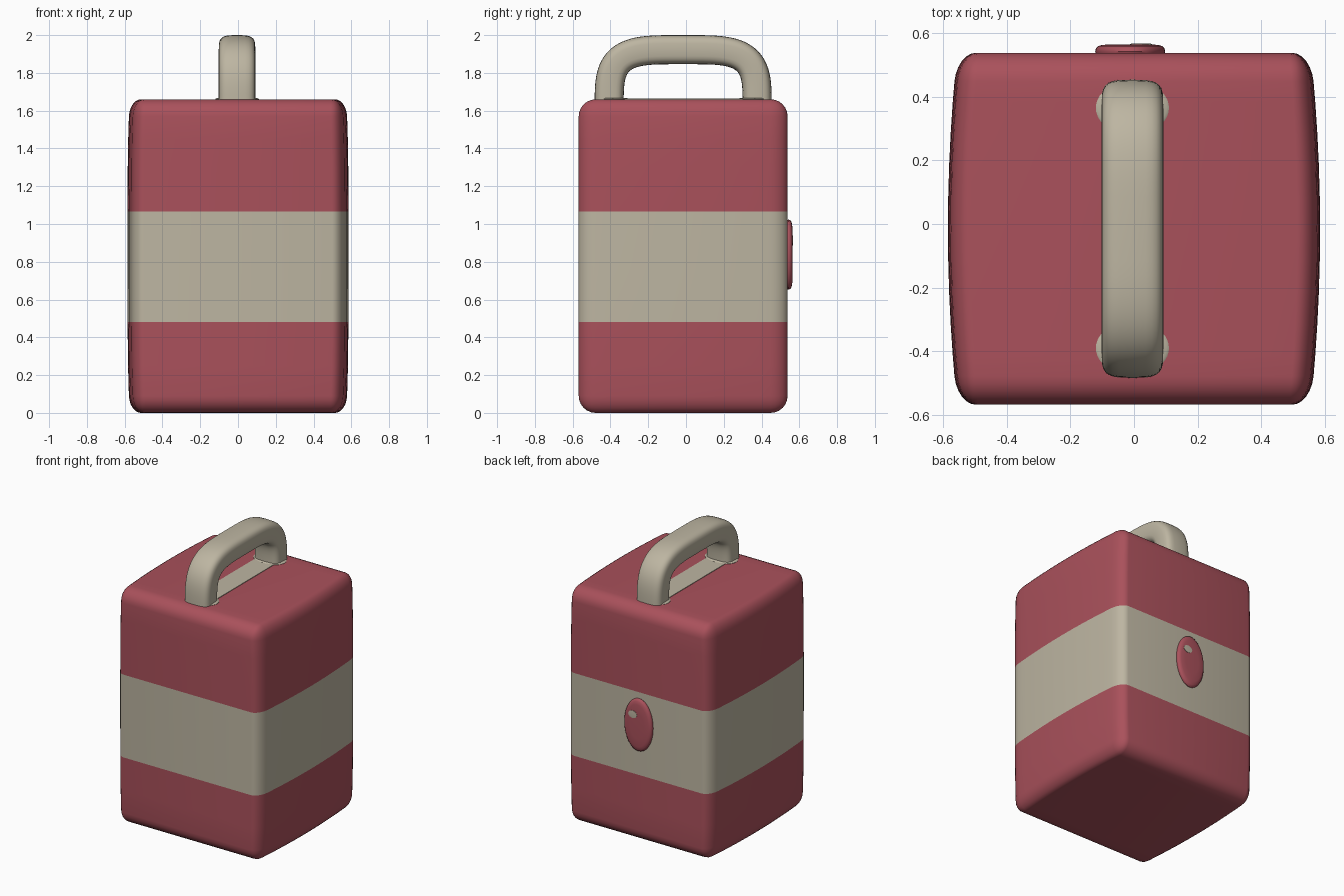
import bpy, bmesh, math
from mathutils import Vector, Matrix

if "Cube" in bpy.data.objects:
    bpy.data.objects.remove(bpy.data.objects["Cube"])


def material(name, rgb):
    m = bpy.data.materials.new(name)
    m.diffuse_color = (*rgb, 1)
    m.use_nodes = True
    m.node_tree.nodes["Principled BSDF"].inputs["Base Color"].default_value = m.diffuse_color
    return m


RED = material("dusty red", (0.40, 0.082, 0.105))
BEIGE = material("warm beige", (0.51, 0.465, 0.36))


def finish(bm, name, mats, angle=40):
    bmesh.ops.recalc_face_normals(bm, faces=bm.faces)
    me = bpy.data.meshes.new(name)
    bm.to_mesh(me)
    bm.free()
    ob = bpy.data.objects.new(name, me)
    bpy.context.collection.objects.link(ob)
    for m in mats:
        me.materials.append(m)
    bpy.ops.object.select_all(action='DESELECT')
    ob.select_set(True)
    bpy.context.view_layer.objects.active = ob
    bpy.ops.object.shade_smooth_by_angle(angle=math.radians(angle))
    return ob


def power(v, e):
    return math.copysign(abs(v) ** e, v)


def dome(name, loc, rx, rz, profile, mat, axis='Y', n=40):
    """Stack of shrinking ellipses given as (scale, height), closed at both ends."""
    bm = bmesh.new()
    rings = []
    for s, h in profile:
        ring = []
        for i in range(n):
            t = math.tau * i / n
            a, b = rx * s * math.cos(t), rz * s * math.sin(t)
            off = Vector((a, h, b)) if axis == 'Y' else Vector((a, b, h))
            ring.append(bm.verts.new(Vector(loc) + off))
        rings.append(ring)
    for r, q in zip(rings, rings[1:]):
        for i in range(n):
            j = (i + 1) % n
            bm.faces.new((r[i], r[j], q[j], q[i]))
    bm.faces.new(rings[0])
    bm.faces.new(rings[-1])
    return finish(bm, name, [mat])


# Body: rounded box, sides bulging outward, beige band across the middle
HX, HY, HZ, CY = 0.585, 0.553, 0.83, -0.015
BX, BY, BZ = 0.06, 0.09, 0.09          # corner rounding along each axis
bm = bmesh.new()
bmesh.ops.create_cube(bm, size=2, matrix=Matrix.Diagonal((HX / BX, HY / BY, HZ / BZ, 1)))
bmesh.ops.bevel(bm, geom=bm.edges[:], offset=1, segments=6, profile=0.5, affect='EDGES')
bmesh.ops.transform(bm, matrix=Matrix.Translation((0, CY, HZ)) @ Matrix.Diagonal((BX, BY, BZ, 1)),
                    verts=bm.verts)
cuts = [((0, 0, z), (0, 0, 1)) for z in (0.25, 0.48, 0.77, 1.065, 1.3, 1.45)]
cuts += [((0, CY + y, 0), (0, 1, 0)) for y in (-0.4, -0.3, -0.2, -0.1, 0, 0.1, 0.2, 0.3, 0.4)]
for co, no in cuts:
    bmesh.ops.bisect_plane(bm, geom=bm.verts[:] + bm.edges[:] + bm.faces[:], dist=1e-5,
                           plane_co=co, plane_no=no)
for v in bm.verts:
    v.co.x *= 1 - 0.05 * ((v.co.y - CY) / HY) ** 2 - 0.02 * ((v.co.z - HZ) / HZ) ** 4
for f in bm.faces:
    f.material_index = int(0.48 < f.calc_center_median().z < 1.065)
finish(bm, "body", [RED, BEIGE])

# Handle: rounded-rectangle section swept along a squarish arch
bm = bmesh.new()
STEPS, SIDES = 48, 28
path = []
for k in range(STEPS + 1):
    t = math.pi * k / STEPS
    path.append(Vector((-0.005, CY + 0.392 * power(math.cos(t), 0.5),
                        1.6 + 0.323 * abs(math.sin(t)) ** 0.5)))
rings = []
for k, p in enumerate(path):
    tan = (path[min(k + 1, STEPS)] - path[max(k - 1, 0)]).normalized()
    if k in (0, STEPS):
        tan = Vector((0, 0, 1 if k == 0 else -1))
    side = tan.cross(Vector((1, 0, 0)))
    ring = []
    for i in range(SIDES):
        a = math.tau * i / SIDES
        ring.append(bm.verts.new(p + Vector((0.097 * power(math.cos(a), 0.55), 0, 0))
                                 + side * 0.077 * power(math.sin(a), 0.55)))
    rings.append(ring)
for r, q in zip(rings, rings[1:]):
    for i in range(SIDES):
        j = (i + 1) % SIDES
        bm.faces.new((r[i], r[j], q[j], q[i]))
bm.faces.new(rings[0])
bm.faces.new(rings[-1])
finish(bm, "handle", [BEIGE], 60)

# Flared beige collars where the handle meets the lid
for name, y in (("front_handle_collar", -0.39), ("back_handle_collar", 0.365)):
    dome(name, (-0.005, y, 1.655), 0.115, 0.085, [(1, 0), (1, 0.007), (0.93, 0.012)], BEIGE, 'Z')

# Beige strip painted on the lid under the handle
bm = bmesh.new()
bmesh.ops.create_cube(bm, size=1, matrix=Matrix.Translation((-0.005, CY, 1.66))
                      @ Matrix.Diagonal((0.15, 0.74, 0.008, 1)))
finish(bm, "lid_strip", [BEIGE])

# Oval button on the back with a small highlight spot
dome("button", (-0.012, 0.53, 0.838), 0.11, 0.186,
     [(0.97, 0), (1, 0.012), (0.98, 0.022), (0.92, 0.029), (0.8, 0.033), (0.5, 0.035)], RED)
dome("button_spot", (0.022, 0.56, 0.912), 0.034, 0.026, [(1, 0), (1, 0.0065), (0.8, 0.007)], BEIGE, n=20)
